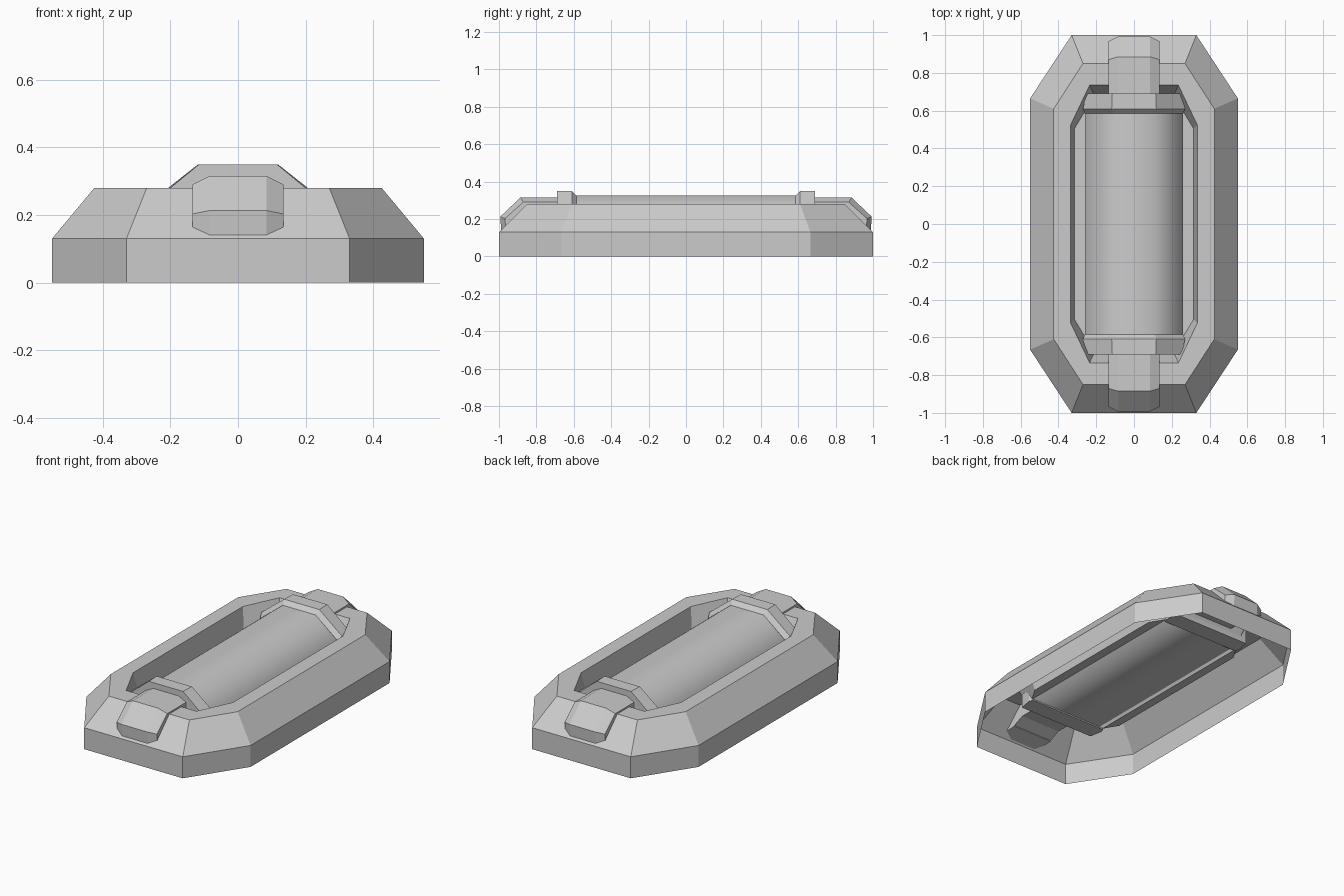
import bpy, bmesh

if "Cube" in bpy.data.objects:
    bpy.data.objects.remove(bpy.data.objects["Cube"])


def loft(name, sections, cap_start=True, cap_end=True, smooth=False):
    """Bridge equal-sized closed sections; optionally cap the ends."""
    bm = bmesh.new()
    rings = [[bm.verts.new(p) for p in s] for s in sections]
    for a, b in zip(rings, rings[1:]):
        n = len(a)
        for i in range(n):
            f = bm.faces.new((a[i], a[(i + 1) % n], b[(i + 1) % n], b[i]))
            f.smooth = smooth
    if cap_start:
        bm.faces.new(rings[0])
    if cap_end:
        bm.faces.new(rings[-1])
    bmesh.ops.recalc_face_normals(bm, faces=bm.faces)
    me = bpy.data.meshes.new(name)
    bm.to_mesh(me)
    bm.free()
    ob = bpy.data.objects.new(name, me)
    bpy.context.collection.objects.link(ob)
    return ob


def octagon(x_end, y_end, x_side, y_side, z):
    """Elongated octagon outline in plan."""
    half = [(x_end, -y_end), (x_side, -y_side), (x_side, y_side), (x_end, y_end)]
    return [(x, y, z) for x, y in half] + [(-x, y, z) for x, y in reversed(half)]


def barrel(y, flat, width, top, shoulder, base):
    """Upright flat-bottomed faceted section across x."""
    half = [(width, base), (width, shoulder), (flat, top)]
    return [(x, y, z) for x, z in half] + [(-x, y, z) for x, z in reversed(half)]


# Hollow frame: outer wall, bevel, rim, recess wall and recess floor
loft("frame", [
    octagon(.33, 1.0, .55, .665, 0),
    octagon(.33, 1.0, .55, .665, .13),
    octagon(.27, .85, .425, .61, .28),
    octagon(.235, .735, .335, .525, .28),
    octagon(.21, .68, .315, .505, .16),
], cap_start=False)

# Smooth shaded tube lying in the recess
loft("tube", [barrel(y, .11, .26, .325, .205, .158) for y in (-.62, .62)],
     cap_start=False, cap_end=False, smooth=True)

for s, side in ((-1, "front"), (1, "back")):
    # Faceted collar at each end of the tube
    loft(side + "_collar", [
        barrel(s * .69, .115, .255, .35, .235, .15),
        barrel(s * .61, .118, .27, .35, .23, .15),
        barrel(s * .585, .11, .262, .325, .205, .15),
    ])

    # Bevelled strap folding over the frame: outer, edge and inner paths (y, z)
    path = [
        ((.62, .315), (.62, .29), (.62, .2)),
        ((.885, .315), (.87, .29), (.83, .2)),
        ((.993, .213), (.968, .203), (.9, .17)),
        ((.988, .135), (.965, .162), (.9, .165)),
    ]
    sections = []
    for outer, edge, inner in path:
        half = [(.135, inner), (.135, edge), (.085, outer)]
        half += [(-x, p) for x, p in reversed(half)]
        sections.append([(x, s * p[0], p[1]) for x, p in half])
    loft(side + "_strap", sections)
